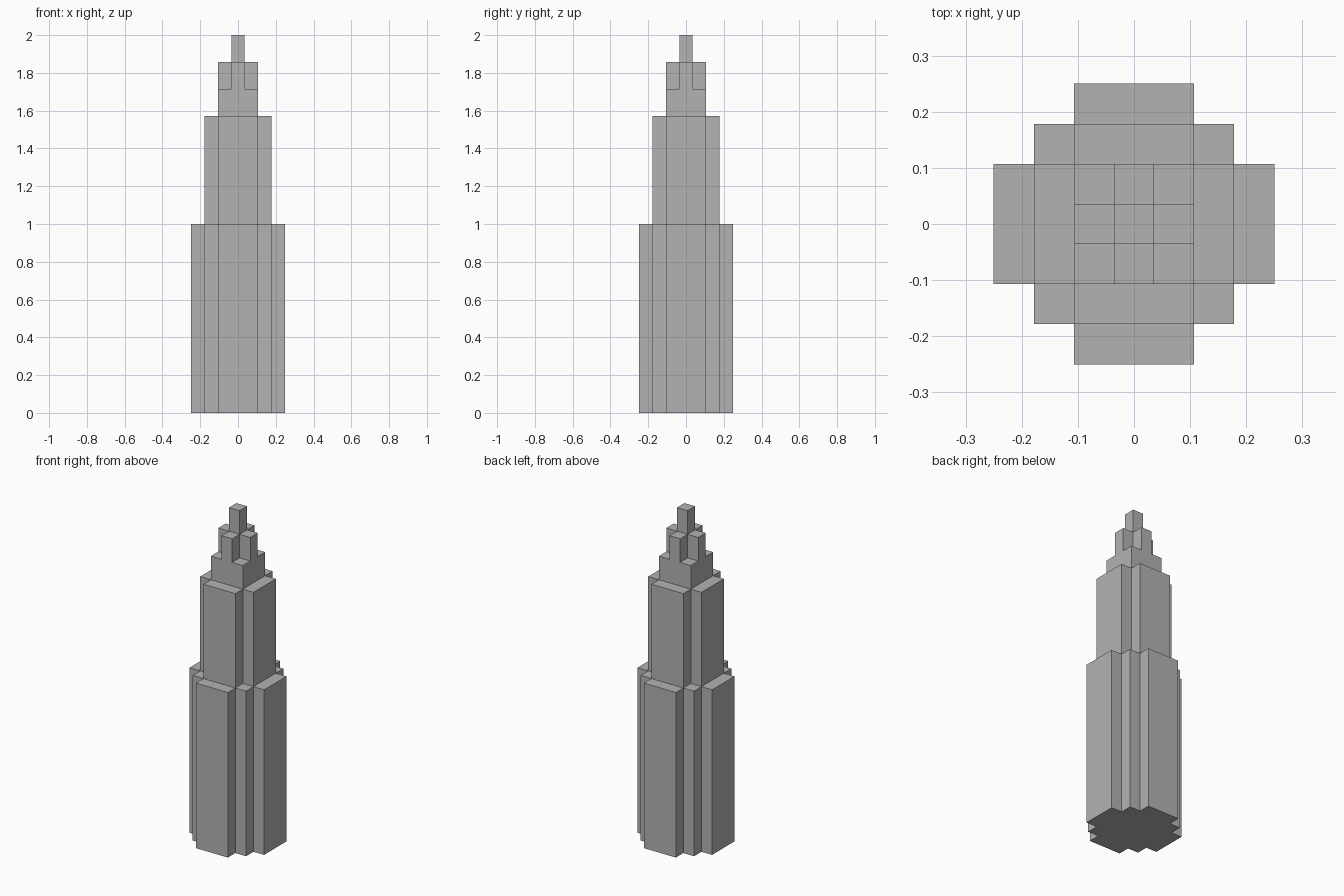
import bpy, bmesh

if "Cube" in bpy.data.objects:
    bpy.data.objects.remove(bpy.data.objects["Cube"], do_unlink=True)

UNIT = 2 / 28  # one step of the setbacks

stone = bpy.data.materials.new("grey stone")
stone.use_nodes = True
grey = (0.45, 0.45, 0.45, 1)
stone.diffuse_color = grey
stone.node_tree.nodes["Principled BSDF"].inputs["Base Color"].default_value = grey


def tier(name, corner, bottom, top):
    """Extrude a four-fold symmetric plan, given the stepped outline of one corner."""
    outline, quarter = [], corner
    for _ in range(4):
        outline += quarter
        quarter = [(-y, x) for x, y in quarter]
    bm = bmesh.new()
    low = [bm.verts.new((x * UNIT, y * UNIT, bottom * UNIT)) for x, y in outline]
    high = [bm.verts.new((x * UNIT, y * UNIT, top * UNIT)) for x, y in outline]
    bm.faces.new(high)
    if bottom == 0:  # only the ground tier has an exposed underside
        bm.faces.new(low[::-1])
    for i in range(len(outline)):
        j = (i + 1) % len(outline)
        bm.faces.new((low[i], low[j], high[j], high[i]))
    mesh = bpy.data.meshes.new(name)
    bm.to_mesh(mesh)
    bm.free()
    mesh.materials.append(stone)
    bpy.context.collection.objects.link(bpy.data.objects.new(name, mesh))


# Stepped base with wings on all four sides
tier("base_tower", [(3.5, 1.5), (2.5, 1.5), (2.5, 2.5), (1.5, 2.5), (1.5, 3.5)], 0, 14)
# Cross-shaped upper shaft
tier("upper_tower", [(2.5, 1.5), (1.5, 1.5), (1.5, 2.5)], 14, 22)
# Square block, small cross-shaped crown and spire
tier("crown_block", [(1.5, 1.5)], 22, 24)
tier("crown_cross", [(1.5, 0.5), (0.5, 0.5), (0.5, 1.5)], 24, 26)
tier("spire", [(0.5, 0.5)], 26, 28)
